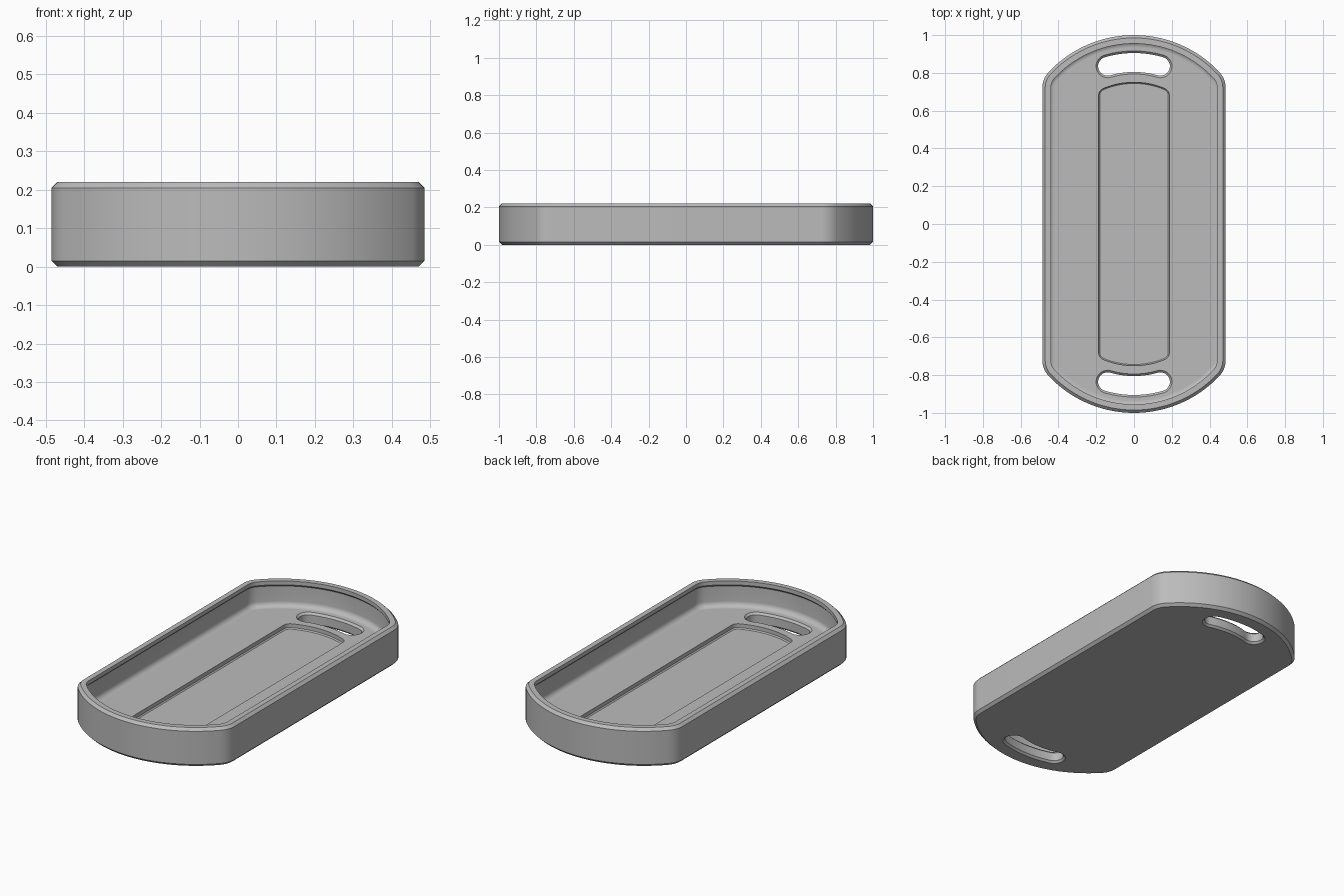
import bpy, bmesh
from math import sin, cos, pi, atan2, asin, sqrt

cube = bpy.data.objects.get("Cube")
if cube:
    bpy.data.objects.remove(cube, do_unlink=True)

HEIGHT, FLOOR, RECESS, EDGE = 0.22, 0.07, 0.042, 0.015


def arc(cx, cy, r, a0, a1, n):
    return [(cx + r * cos(a0 + (a1 - a0) * i / n), cy + r * sin(a0 + (a1 - a0) * i / n))
            for i in range(n + 1)]


def bowed_outline(w, top, big, small, d):
    """Straight sides, bowed ends and rounded corners, moved inward by d."""
    cy = top - big
    fx = w - small
    fy = cy + sqrt((big - small) ** 2 - fx ** 2)
    a = atan2(fy - cy, fx)
    half = arc(fx, fy, small - d, 0, a, 10)
    half += arc(0, cy, big - d, a, pi - a, 40)[1:-1]
    half += arc(-fx, fy, small - d, pi - a, pi, 10)
    return half + [(-x, -y) for x, y in half]


def slot_outline(side, d):
    """Curved grip slot at one end, grown by d."""
    r, bend, top, reach = 0.05 + d, 0.5, 0.855, 0.14
    cy = top - bend
    t = asin(reach / bend)
    ex, ey = reach, cy + bend * cos(t)
    pts = arc(0, cy, bend + r, pi / 2 - t, pi / 2 + t, 20)
    pts += arc(-ex, ey, r, pi / 2 + t, pi * 1.5 + t, 14)[1:-1]
    pts += arc(0, cy, bend - r, pi / 2 + t, pi / 2 - t, 20)
    pts += arc(ex, ey, r, -pi / 2 - t, pi / 2 - t, 14)[1:-1]
    return [(x, y * side) for x, y in pts]


def loft(bm, outline, profile):
    """Skin rings described by (offset, height); return first and last rings."""
    rings = [[bm.verts.new((x, y, z)) for x, y in outline(d)] for d, z in profile]
    for a, b in zip(rings, rings[1:]):
        for i in range(len(a)):
            j = (i + 1) % len(a)
            bm.faces.new((a[i], a[j], b[j], b[i]))
    return rings[0], rings[-1]


def fill(bm, rings):
    """Flat surface bounded by the outer ring, with the other rings as holes."""
    edges = [bm.edges.get((r[i - 1], r[i])) for r in rings for i in range(len(r))]
    bmesh.ops.triangle_fill(bm, use_beauty=True, use_dissolve=False,
                            edges=edges, normal=(0, 0, 1))


bm = bmesh.new()

# Shell: chamfered outside, flat rim, small lip, inner wall rounded into the floor
shell = [(EDGE, 0), (0, EDGE), (0, HEIGHT - EDGE), (EDGE, HEIGHT),
         (0.045, HEIGHT), (0.045, 0.198), (0.033, 0.186)]
shell += [(0.033 + 0.03 * (1 - cos(t * pi / 12)), FLOOR + 0.03 * (1 - sin(t * pi / 12)))
          for t in range(7)]
shell.append((0.067, FLOOR))
base_ring, floor_ring = loft(bm, lambda d: bowed_outline(0.485, 1, 0.62, 0.12, d), shell)

# Long shallow recess in the floor
recess_ring, recess_base = loft(
    bm, lambda d: bowed_outline(0.187, 0.75, 0.42, 0.04, d),
    [(0, FLOOR), (0, RECESS + 0.006), (0.006, RECESS)])
bm.faces.new(recess_base)

# Grip slots through both ends, chamfered above and below
c = 0.011
slots = [loft(bm, lambda d, s=side: slot_outline(s, d),
              [(c, FLOOR), (0, FLOOR - c), (0, c), (c, 0)]) for side in (1, -1)]

# Floor and underside
fill(bm, [floor_ring, recess_ring] + [s[0] for s in slots])
fill(bm, [base_ring] + [s[1] for s in slots])
bmesh.ops.recalc_face_normals(bm, faces=bm.faces[:])

mesh = bpy.data.meshes.new("tray")
bm.to_mesh(mesh)
bm.free()
tray = bpy.data.objects.new("tray", mesh)
bpy.context.collection.objects.link(tray)

# Plain grey material
grey = bpy.data.materials.new("plain_grey")
grey.use_nodes = True
colour = (0.5, 0.5, 0.5, 1)
grey.diffuse_color = colour
for node in grey.node_tree.nodes:
    if node.type == 'BSDF_PRINCIPLED':
        node.inputs["Base Color"].default_value = colour
mesh.materials.append(grey)

bpy.ops.object.select_all(action='DESELECT')
tray.select_set(True)
bpy.context.view_layer.objects.active = tray
bpy.ops.object.shade_smooth_by_angle(angle=pi / 6)
